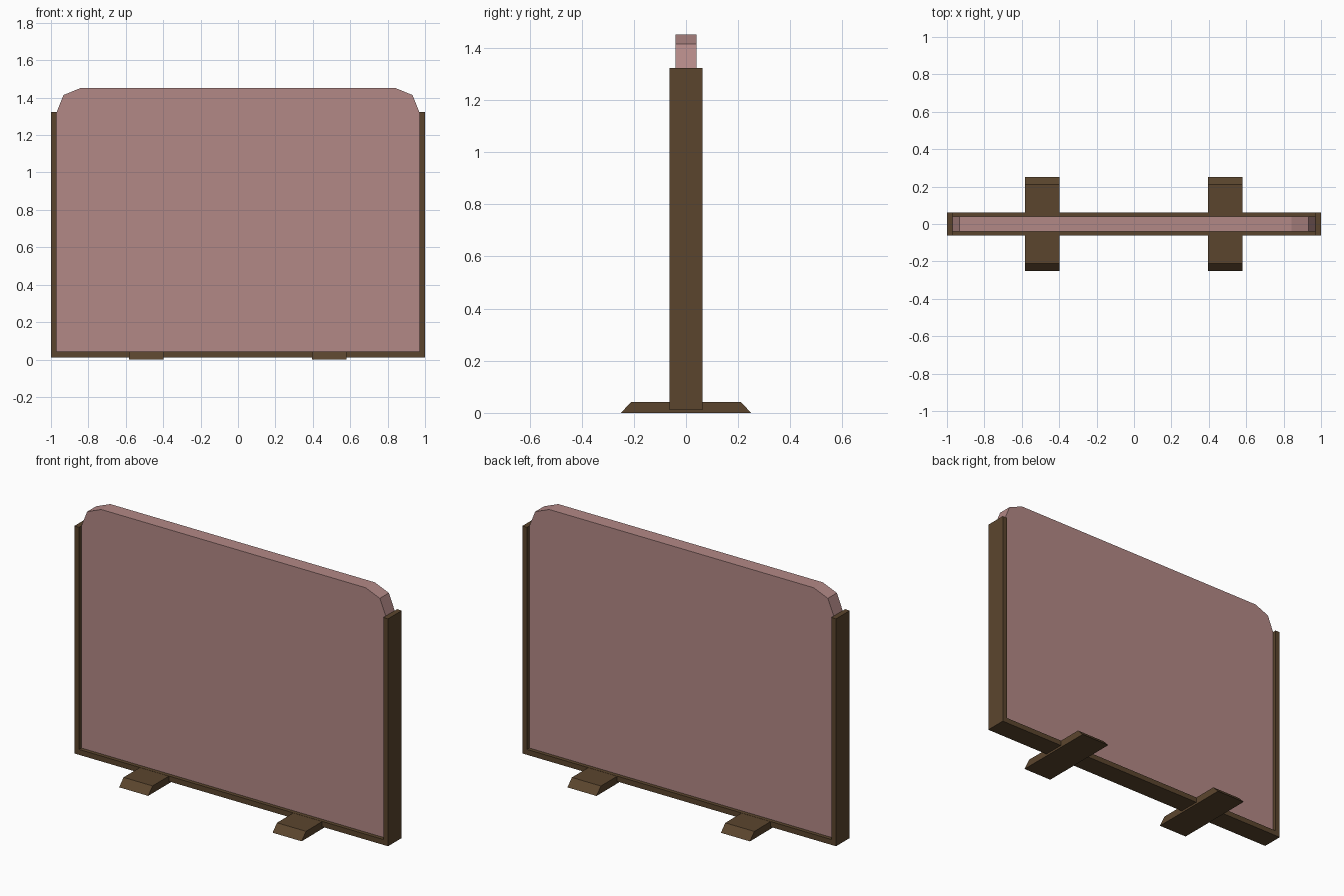
import bpy, bmesh

if "Cube" in bpy.data.objects:
    bpy.data.objects.remove(bpy.data.objects["Cube"])


def material(name, rgb):
    m = bpy.data.materials.new(name)
    m.diffuse_color = (*rgb, 1.0)
    m.use_nodes = True
    m.node_tree.nodes["Principled BSDF"].inputs["Base Color"].default_value = m.diffuse_color
    return m


pink = material("dusty pink", (0.45, 0.25, 0.24))
brown = material("dark brown", (0.105, 0.06, 0.027))


def extrude_profile(name, points, depth, mat, axis="y", centre=0.0):
    """Extrude a 2D outline symmetrically along y (x,z outline) or x (y,z outline)."""
    bm = bmesh.new()
    if axis == "y":
        verts = [bm.verts.new((a, -depth / 2, b)) for a, b in points]
        move = (0, depth, 0)
    else:
        verts = [bm.verts.new((centre - depth / 2, a, b)) for a, b in points]
        move = (depth, 0, 0)
    face = bm.faces.new(verts)
    res = bmesh.ops.extrude_face_region(bm, geom=[face], use_keep_orig=True)
    moved = [g for g in res["geom"] if isinstance(g, bmesh.types.BMVert)]
    bmesh.ops.translate(bm, verts=moved, vec=move)
    bmesh.ops.recalc_face_normals(bm, faces=bm.faces)
    mesh = bpy.data.meshes.new(name)
    bm.to_mesh(mesh)
    bm.free()
    mesh.materials.append(mat)
    obj = bpy.data.objects.new(name, mesh)
    bpy.context.collection.objects.link(obj)
    return obj


def mirrored(half):
    """Complete a right-hand outline with its left-hand mirror."""
    return half + [(-a, b) for a, b in reversed(half)]


# U-shaped frame: bottom rail and two side posts
extrude_profile("frame", mirrored([(1.0, 0.012), (1.0, 1.322), (0.97, 1.322), (0.97, 0.043)]),
                0.125, brown)

# Screen panel with faceted upper corners
extrude_profile("screen_panel",
                mirrored([(0.97, 0.043), (0.97, 1.322), (0.933, 1.414), (0.843, 1.451)]),
                0.082, pink)

# Two feet with sloped ends
for side, x in (("left", -0.49), ("right", 0.488)):
    extrude_profile(side + "_foot", mirrored([(0.25, 0.0), (0.21, 0.042)]),
                    0.185, brown, axis="x", centre=x)
